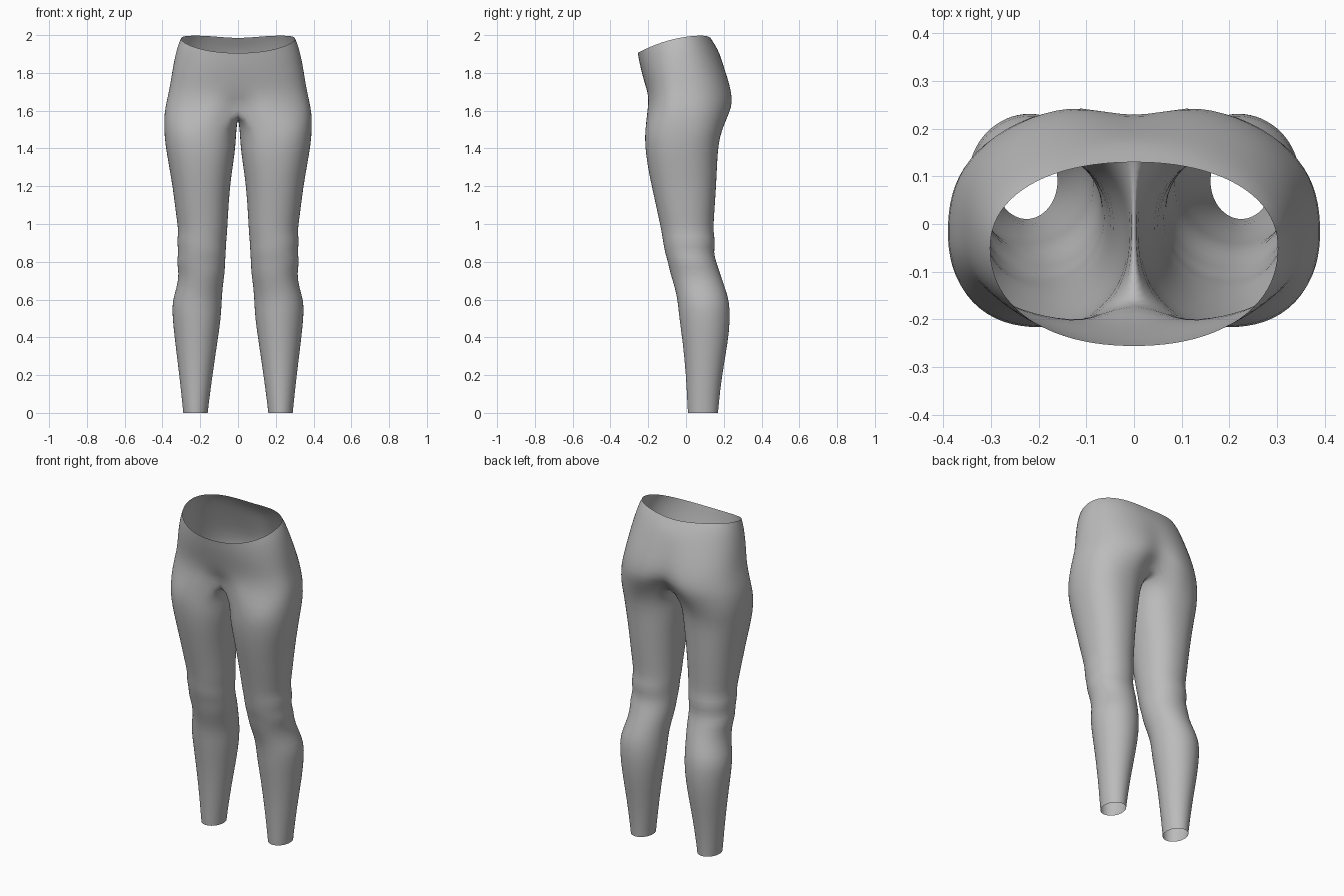
import bpy, bmesh, math

if "Cube" in bpy.data.objects:
    bpy.data.objects.remove(bpy.data.objects["Cube"])

N = 32          # points round one leg
OUT = 23        # points that continue upward into the hips
STEP = 2 * math.pi / N

fabric = bpy.data.materials.new("grey fabric")
fabric.diffuse_color = (0.5, 0.5, 0.5, 1)
fabric.use_nodes = True
fabric.node_tree.nodes["Principled BSDF"].inputs["Base Color"].default_value = fabric.diffuse_color

# leg sections: height, inner x, outer x, front y, back y
LEG = [
    (0.00, .160, .290, .010, .170),
    (0.03, .157, .293, .008, .172),
    (0.20, .135, .311, .000, .190),
    (0.38, .108, .334, -.018, .224),
    (0.50, .090, .347, -.036, .234),
    (0.59, .086, .350, -.044, .230),
    (0.66, .082, .325, -.058, .208),
    (0.74, .070, .312, -.084, .180),
    (0.80, .068, .326, -.096, .160),
    (0.85, .065, .314, -.112, .146),
    (0.91, .062, .325, -.122, .156),
    (0.96, .057, .314, -.130, .144),
    (1.03, .054, .326, -.144, .148),
    (1.20, .043, .346, -.182, .160),
    (1.32, .025, .368, -.206, .165),
    (1.42, .012, .385, -.218, .171),
    (1.50, .009, .392, -.217, .190),
]

# hip sections: front z, back z, side x, front y, back y, middle y,
# front dip, back crease, squareness
HIPS = [
    (1.59, 1.59, .390, -.214, .250, -.02, .050, .070, 2.5),
    (1.66, 1.65, .377, -.207, .260, -.02, .020, .032, 2.4),
    (1.72, 1.73, .360, -.212, .244, -.02, .000, .016, 2.4),
    (1.79, 1.82, .348, -.231, .211, -.03, .000, .008, 2.3),
    (1.85, 1.91, .332, -.246, .177, -.04, .000, .000, 2.2),
    (1.885, 1.968, .316, -.252, .150, -.045, .000, .000, 2.2),
    (1.905, 2.00, .302, -.256, .130, -.05, .000, .000, 2.2),
]


def oval(a, n):
    """Unit rounded oval."""
    c, s = math.cos(a), math.sin(a)
    r = (abs(c) ** n + abs(s) ** n) ** (-1 / n)
    return c * r, s * r


def leg_ring(z, xi, xo, yf, yb):
    n = 2.0 + 0.3 * max(0, z - 0.5)
    pts = []
    for i in range(N):
        c, s = oval((i - (OUT - 1) / 2) * STEP, n)
        pts.append(((xi + xo) / 2 + c * (xo - xi) / 2,
                    (yf + yb) / 2 + s * (yb - yf) / 2, z))
    return pts


def hip_arc(zf, zb, side, yf, yb, yc, df, db, n):
    pts = []
    for i in range(OUT):
        c, s = oval(math.pi * (i / (OUT - 1) - 0.5), n)
        x = 0 if i in (0, OUT - 1) else side * c
        y = yc + s * ((yb - yc) if s > 0 else (yc - yf))
        u = min(1, max(0, (y - yf) / (yb - yf)))
        z = zf + (zb - zf) * (1 - (1 - u) ** 2.2)
        near = math.exp(-(x / 0.08) ** 2)
        if s > 0:
            y -= db * near
            z -= 0.015 * math.exp(-(x / 0.15) ** 2) * (zb > 1.95)
        else:
            y += df * near
        pts.append((x, y, z))
    return pts


def crotch_ring(row):
    """Hip arc closed underneath by the seam between the legs."""
    pts = hip_arc(*row)
    for i, (x, y, z) in enumerate(pts):
        t = 2 * i / (OUT - 1) - 1
        pts[i] = (x, y, z + (0.04 if t < 0 else 0.025) * t ** 4)
    (_, y0, z0), (_, y1, z1) = pts[-1], pts[0]
    inner = N - OUT
    for k in range(1, inner + 1):
        v = k / (inner + 1)
        w = (1 - math.cos(math.pi * v)) / 2
        ze = z0 + (z1 - z0) * v
        pts.append((0, y0 + (y1 - y0) * w,
                    ze - (ze - 1.568) * math.sin(math.pi * v) ** 0.8))
    return pts


bm = bmesh.new()


def add_verts(pts):
    return [bm.verts.new(p) for p in pts]


def bridge(a, b, closed):
    n = len(a) if closed else OUT
    for i in range(n if closed else n - 1):
        j = (i + 1) % n
        bm.faces.new((a[i], a[j], b[j], b[i]))


# leg tube up to the crotch
rings = [add_verts(leg_ring(*row)) for row in LEG]
rings.append(add_verts(crotch_ring(HIPS[0])))
for a, b in zip(rings, rings[1:]):
    bridge(a, b, True)

# half of the hips up to the open waist
arcs = [rings[-1]] + [add_verts(hip_arc(*row)) for row in HIPS[1:]]
for a, b in zip(arcs, arcs[1:]):
    bridge(a, b, False)

for f in bm.faces:
    f.smooth = True
mesh = bpy.data.meshes.new("leggings")
bm.to_mesh(mesh)
bm.free()
mesh.materials.append(fabric)
leggings = bpy.data.objects.new("leggings", mesh)
bpy.context.collection.objects.link(leggings)

# other half, then a soft surface
mirror = leggings.modifiers.new("other half", 'MIRROR')
mirror.use_clip = True
mirror.merge_threshold = 0.001
soft = leggings.modifiers.new("soft cloth", 'SUBSURF')
soft.levels = soft.render_levels = 1
